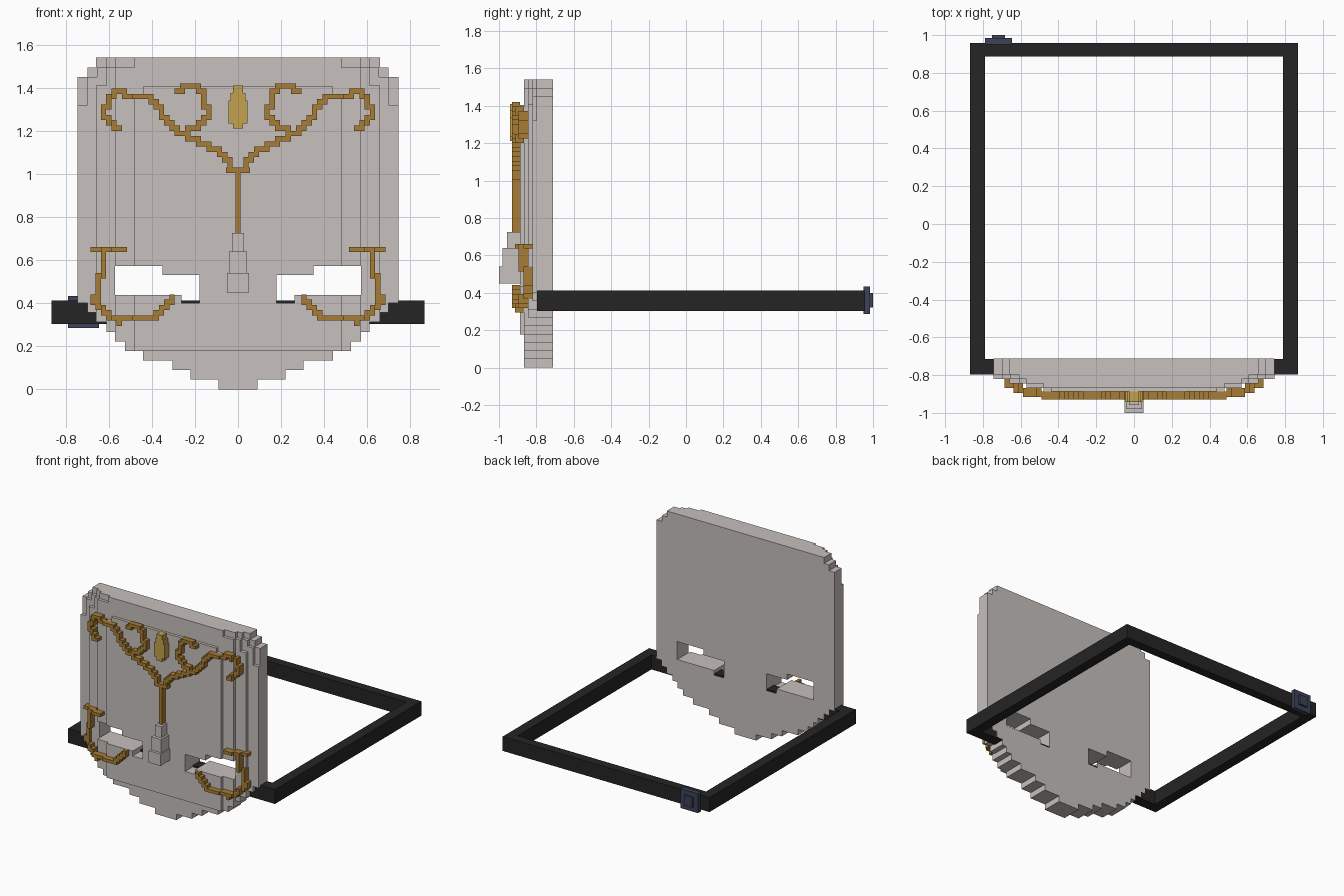
import bpy, bmesh, math

if "Cube" in bpy.data.objects:
    bpy.data.objects.remove(bpy.data.objects["Cube"])


def material(name, rgb):
    m = bpy.data.materials.new(name)
    m.diffuse_color = (*rgb, 1)
    m.use_nodes = True
    m.node_tree.nodes["Principled BSDF"].inputs["Base Color"].default_value = m.diffuse_color
    return m


BONE = material("pale_grey", (0.57, 0.53, 0.51))
GOLD = material("dark_gold", (0.39, 0.20, 0.034))
GEM = material("light_gold", (0.55, 0.36, 0.076))
STRAP = material("black", (0.018, 0.018, 0.018))
BUCKLE = material("slate_blue", (0.045, 0.054, 0.098))


def finish(name, bm, mat):
    bmesh.ops.recalc_face_normals(bm, faces=bm.faces)
    me = bpy.data.meshes.new(name)
    bm.to_mesh(me)
    bm.free()
    me.materials.append(mat)
    ob = bpy.data.objects.new(name, me)
    bpy.context.collection.objects.link(ob)
    return ob


def prism(bm, outline, y0, y1):
    """Extrude an x/z outline from y0 to y1."""
    face = bm.faces.new([bm.verts.new((x, y0, z)) for x, z in outline])
    ext = bmesh.ops.extrude_face_region(bm, geom=[face])["geom"]
    for v in ext:
        if isinstance(v, bmesh.types.BMVert):
            v.co.y = y1


def boxes(name, mat, *dims):
    bm = bmesh.new()
    for x0, x1, y0, y1, z0, z1 in dims:
        prism(bm, [(x0, z0), (x1, z0), (x1, z1), (x0, z1)], y0, y1)
    return finish(name, bm, mat)


# Mask: stacked slices, each a stepped silhouette of (half width, top z) rows
U = 0.0445
CHIN = [(w, U * (i + 1)) for i, w in enumerate(
    (0.09, 0.22, 0.305, 0.44, 0.525, 0.57, 0.61, 0.66, 0.70))]
SLICES = [  # back y, front y, bottom z, upper rows
    (-0.712, -0.798, 0, [(0.745, 1.45), (0.70, 1.495), (0.66, 1.54)]),
    (-0.798, -0.821, 0, [(0.745, 1.32), (0.70, 1.45), (0.655, 1.495), (0.61, 1.54)]),
    (-0.821, -0.845, 0, [(0.66, 1.41), (0.61, 1.495), (0.57, 1.54)]),
    (-0.845, -0.867, 0, [(0.57, 1.495), (0.48, 1.54)]),
    (-0.867, -0.888, 0.178, [(0.48, 1.37), (0.44, 1.405)]),
]

# Eye opening cutter
EYE = [(0.178, 0.40), (0.262, 0.40), (0.262, 0.437), (0.572, 0.437),
       (0.572, 0.573), (0.35, 0.573), (0.35, 0.53), (0.178, 0.53)]
bm = bmesh.new()
for s in (1, -1):
    prism(bm, [(s * x, z) for x, z in EYE], -1.1, -0.6)
cutter = finish("eye_cutter", bm, BONE)
cutter.hide_render = True

for n, (y0, y1, bottom, top) in enumerate(SLICES):
    rows = [(min(w, top[0][0]), z) for w, z in CHIN if z > bottom + 0.01] + top
    merged = []
    for w, z in rows:
        if merged and merged[-1][0] == w:
            merged.pop()
        merged.append((w, z))
    right, low = [], bottom
    for w, z in merged:
        right += [(w, low), (w, z)]
        low = z
    bm = bmesh.new()
    prism(bm, right + [(-x, z) for x, z in reversed(right)], y0, y1)
    ob = finish(f"mask_slice_{n + 1}", bm, BONE)
    mod = ob.modifiers.new("eyes", "BOOLEAN")
    mod.operation, mod.solver, mod.object = "DIFFERENCE", "EXACT", cutter
    bpy.context.view_layer.update()
    mesh = bpy.data.meshes.new_from_object(
        ob.evaluated_get(bpy.context.evaluated_depsgraph_get()))
    ob.modifiers.clear()
    ob.data = mesh
bpy.data.objects.remove(cutter)

# Nose: three steps growing forward
boxes("nose", BONE,
      (-0.05, 0.05, -0.888, -1.0, 0.45, 0.54),
      (-0.042, 0.042, -0.888, -0.98, 0.54, 0.64),
      (-0.027, 0.027, -0.888, -0.957, 0.64, 0.725))

# Forehead gem
boxes("gem", GEM,
      (-0.045, 0.045, -0.888, -0.942, 1.235, 1.34),
      (-0.034, 0.034, -0.888, -0.942, 1.34, 1.375),
      (-0.024, 0.024, -0.888, -0.942, 1.375, 1.41),
      (-0.024, 0.024, -0.888, -0.942, 1.21, 1.235))

# Gold filigree: blocky strokes that follow the stepped mask surface
BRANCH = [(0.03, 1.01), (0.05, 1.08), (0.11, 1.12), (0.19, 1.16), (0.28, 1.20),
          (0.33, 1.26), (0.41, 1.35), (0.51, 1.365), (0.53, 1.39), (0.57, 1.385),
          (0.60, 1.34), (0.62, 1.29), (0.60, 1.245), (0.55, 1.21)]
CURL = [(0.25, 1.185), (0.18, 1.23), (0.135, 1.275), (0.155, 1.32),
        (0.165, 1.37), (0.19, 1.405), (0.23, 1.405), (0.285, 1.385)]
CHEEK = [(0.525, 0.66), (0.55, 0.64), (0.665, 0.64)]
JAW = [(0.63, 0.64), (0.635, 0.53), (0.65, 0.45), (0.675, 0.41), (0.62, 0.35),
       (0.55, 0.315), (0.52, 0.33), (0.40, 0.33), (0.34, 0.38), (0.30, 0.425)]
P = 0.0245


def depth(x):
    """Back and front y of a stroke at half width x."""
    if x < 0.49:
        return -0.888, -0.93
    if x < 0.59:
        return -0.867, -0.915
    if x < 0.645:
        return -0.845, -0.895
    return -0.821, -0.868


def stroke_cells(path):
    cells = []
    for (ax, az), (bx, bz) in zip(path, path[1:]):
        for t in range(41):
            f = t / 40
            c = (math.floor((ax + (bx - ax) * f) / P), math.floor((az + (bz - az) * f) / P))
            if cells and c[0] != cells[-1][0] and c[1] != cells[-1][1]:
                cells.append((c[0], cells[-1][1]))  # keep steps edge-connected
            cells.append(c)
    return set(cells)


def filigree(name, paths):
    cells = set().union(*map(stroke_cells, paths))
    for side, s in (("right", 1), ("left", -1)):
        bm = bmesh.new()
        for i, k in cells:
            y0, y1 = depth((i + 0.5) * P)
            x0, x1, z0, z1 = s * i * P, s * (i + 1) * P, k * P, (k + 1) * P
            prism(bm, [(x0, z0), (x1, z0), (x1, z1), (x0, z1)], y0, y1)
        finish(f"{name}_{side}", bm, GOLD)


filigree("brow_filigree", [BRANCH, CURL])
filigree("cheek_filigree", [CHEEK, JAW])
boxes("filigree_stem", GOLD, (-0.012, 0.012, -0.888, -0.93, 0.725, 1.005),
      (-0.055, 0.055, -0.888, -0.93, 1.005, 1.03))

# Head strap: rectangular loop, its front bar running inside the mask
Z0, Z1 = 0.303, 0.412
boxes("strap", STRAP,
      (-0.867, -0.79, -0.796, 0.957, Z0, Z1),
      (0.79, 0.867, -0.796, 0.957, Z0, Z1),
      (-0.79, 0.79, 0.888, 0.957, Z0, Z1),
      (-0.79, 0.79, -0.796, -0.714, Z0, Z1))

# Buckle on the back of the strap
boxes("buckle", BUCKLE,
      (-0.79, -0.645, 0.95, 0.985, 0.285, 0.433),
      (-0.752, -0.682, 0.985, 1.0, 0.322, 0.398))
